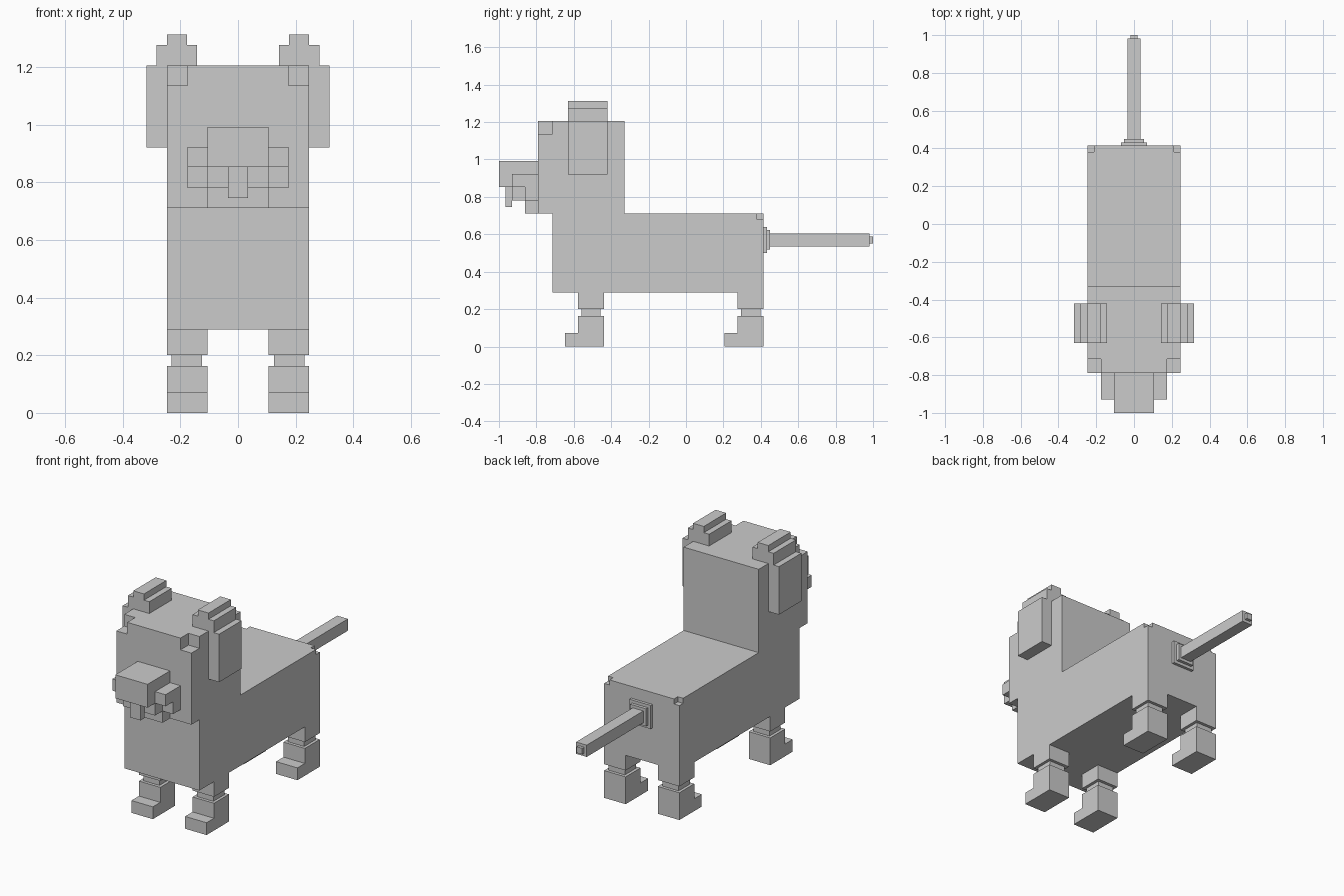
import bpy
import bmesh

if "Cube" in bpy.data.objects:
    bpy.data.objects.remove(bpy.data.objects["Cube"], do_unlink=True)

GREY = (0.6, 0.6, 0.6, 1)
grey = bpy.data.materials.new("plain grey")
grey.use_nodes = True
grey.diffuse_color = GREY
grey.node_tree.nodes["Principled BSDF"].inputs["Base Color"].default_value = GREY


def extrude(name, outline, x0, x1):
    """Extrude a (y, z) side outline from x0 to x1."""
    mesh = bpy.data.meshes.new(name)
    bm = bmesh.new()
    face = bm.faces.new([bm.verts.new((x0, y, z)) for y, z in outline])
    geom = bmesh.ops.extrude_face_region(bm, geom=[face])["geom"]
    moved = [v for v in geom if isinstance(v, bmesh.types.BMVert)]
    bmesh.ops.translate(bm, verts=moved, vec=(x1 - x0, 0, 0))
    bmesh.ops.recalc_face_normals(bm, faces=bm.faces)
    bm.to_mesh(mesh)
    bm.free()
    mesh.materials.append(grey)
    obj = bpy.data.objects.new(name, mesh)
    bpy.context.collection.objects.link(obj)
    return obj


def box(name, x, y, z):
    return extrude(name, [(y[0], z[0]), (y[1], z[0]), (y[1], z[1]), (y[0], z[1])], *x)


def pair(name, x, y, z):
    """The same box on the left (+x) and the right (-x)."""
    box("left_" + name, x, y, z)
    box("right_" + name, (-x[1], -x[0]), y, z)


# Body and head as one stepped side outline
W = 0.247
BACK = 0.415
body = extrude("body_and_head", [
    (-0.715, 0.29), (BACK, 0.29), (BACK, 0.71), (-0.33, 0.71),
    (-0.33, 1.205), (-0.79, 1.205), (-0.79, 0.71), (-0.715, 0.71)], -W, W)

# Square nicks in the brow corners and the rump corners
for side in (-1, 1):
    for inner, y, z in ((0.175, (-0.9, -0.715), (1.135, 1.3)),
                        (0.212, (0.38, 0.5), (0.68, 0.8))):
        x = sorted((side * inner, side * 0.4))
        cutter = box("corner_cutter", x, y, z)
        cutter.hide_render = True
        cut = body.modifiers.new("corner_nick", "BOOLEAN")
        cut.operation = "DIFFERENCE"
        cut.solver = "EXACT"
        cut.object = cutter
        bpy.context.view_layer.objects.active = body
        bpy.ops.object.modifier_apply(modifier=cut.name)
        bpy.data.objects.remove(cutter, do_unlink=True)

# Ears: hanging flap, folded base and ridge
EAR_Y = (-0.63, -0.42)
pair("ear_flap", (W, 0.317), EAR_Y, (0.92, 1.205))
pair("ear_fold", (0.142, 0.282), EAR_Y, (1.205, 1.275))
pair("ear_ridge", (0.177, W), EAR_Y, (1.275, 1.312))

# Muzzle
FACE = -0.79
MUZZLE = 0.106
box("snout", (-MUZZLE, MUZZLE), (-1, FACE), (0.853, 0.992))
box("jaw", (-MUZZLE, MUZZLE), (-0.93, FACE), (0.78, 0.853))
box("chin", (-MUZZLE, MUZZLE), (-0.86, FACE), (0.71, 0.78))
box("tongue", (-0.035, 0.035), (-0.965, -0.93), (0.745, 0.853))
pair("upper_cheek", (MUZZLE, 0.175), (-0.93, FACE), (0.853, 0.922))
pair("lower_cheek", (MUZZLE, 0.175), (-0.86, FACE), (0.78, 0.853))

# Legs: thigh, narrow ankle and an L-shaped foot
for where, back in (("front", -0.438), ("back", BACK)):
    front = back - 0.14
    pair(where + "_thigh", (MUZZLE, W), (front, back), (0.2, 0.29))
    pair(where + "_ankle", (0.124, 0.23), (front + 0.018, back - 0.018), (0.162, 0.2))
    toe = front - 0.07
    foot = [(toe, 0), (back, 0), (back, 0.162), (front, 0.162), (front, 0.073), (toe, 0.073)]
    extrude("left_" + where + "_foot", foot, MUZZLE, W)
    extrude("right_" + where + "_foot", foot, -W, -MUZZLE)

# Tail: square sections around one axis
TAIL_Z = 0.57
for name, half, start, end in (("tail_base", 0.07, BACK, 0.432),
                               ("tail_collar", 0.052, 0.432, 0.45),
                               ("tail", 0.035, 0.45, 0.982),
                               ("tail_tip", 0.018, 0.982, 1)):
    box(name, (-half, half), (start, end), (TAIL_Z - half, TAIL_Z + half))
